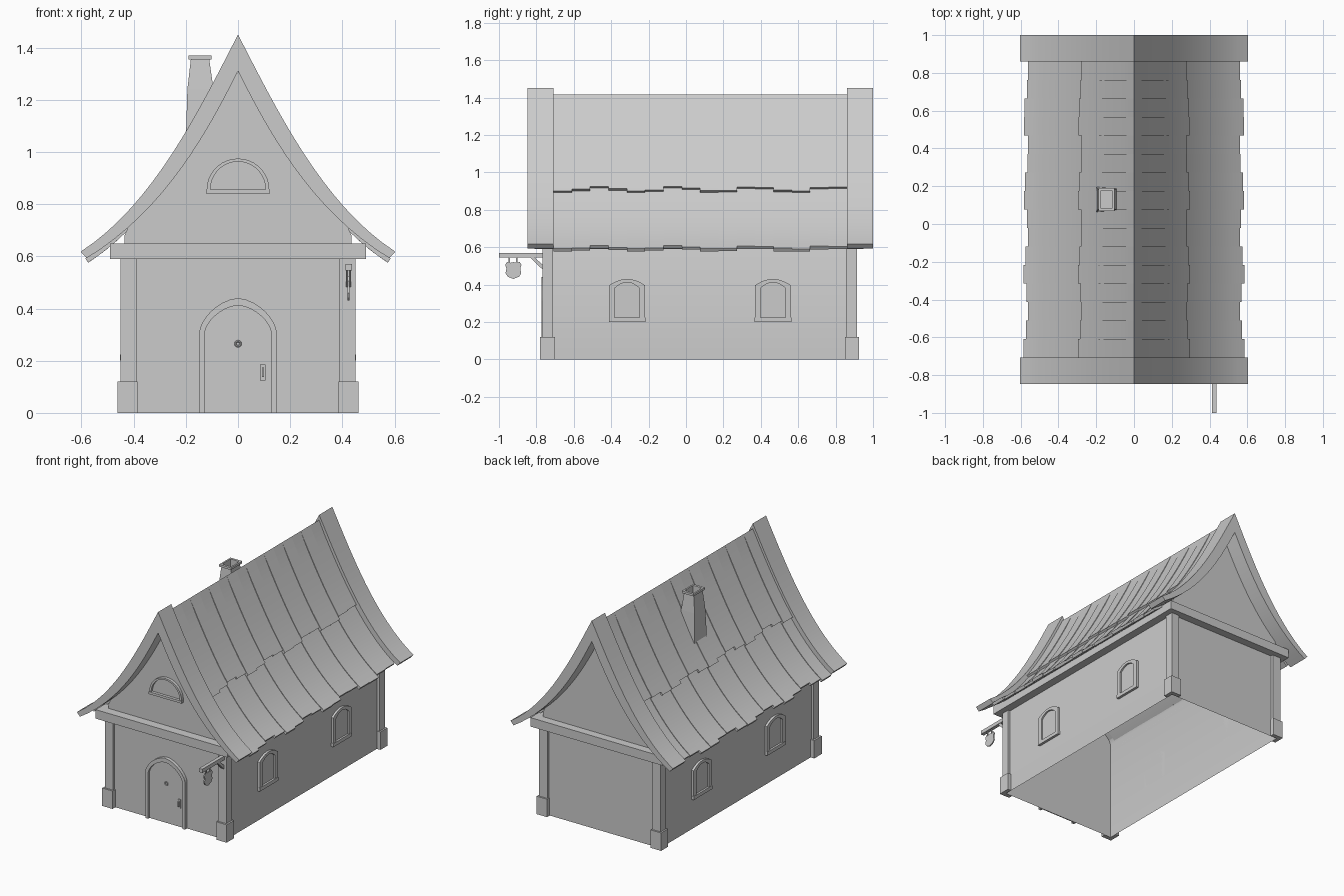
import bpy, bmesh, math
from mathutils import Vector

if "Cube" in bpy.data.objects:
    bpy.data.objects.remove(bpy.data.objects["Cube"])


def finish(name, bm, smooth=False):
    bmesh.ops.recalc_face_normals(bm, faces=bm.faces)
    me = bpy.data.meshes.new(name)
    bm.to_mesh(me)
    bm.free()
    ob = bpy.data.objects.new(name, me)
    bpy.context.collection.objects.link(ob)
    if smooth:
        bpy.ops.object.select_all(action='DESELECT')
        ob.select_set(True)
        bpy.context.view_layer.objects.active = ob
        bpy.ops.object.shade_smooth_by_angle(angle=math.radians(25))
    return ob


def loft(bm, rings):
    vs = [[bm.verts.new(p) for p in r] for r in rings]
    n = len(vs[0])
    for a, b in zip(vs, vs[1:]):
        for i in range(n):
            j = (i + 1) % n
            bm.faces.new((a[i], a[j], b[j], b[i]))
    bm.faces.new(vs[0])
    bm.faces.new(vs[-1])


def box(bm, x0, x1, y0, y1, z0, z1):
    loft(bm, [[(x0, y0, z), (x1, y0, z), (x1, y1, z), (x0, y1, z)] for z in (z0, z1)])


def prism(bm, pts, a, b, axis='y'):
    if axis == 'y':
        loft(bm, [[(u, t, v) for u, v in pts] for t in (a, b)])
    else:
        loft(bm, [[(t, u, v) for u, v in pts] for t in (a, b)])


def arch(c, w, z0, zs, zt, p, q, n=14):
    pts = [(c - w, z0)]
    for i in range(n + 1):
        u = -math.cos(math.pi * i / n)
        pts.append((c + w * u, zs + (zt - zs) * max(0, 1 - abs(u) ** p) ** (1 / q)))
    return pts + [(c + w, z0)]


def bez(P, t, off=0.0):
    s = 1 - t
    P = [Vector(p) for p in P]
    p = P[0] * s**3 + P[1] * 3*s*s*t + P[2] * 3*s*t*t + P[3] * t**3
    d = ((P[1] - P[0]) * s*s + (P[2] - P[1]) * 2*s*t + (P[3] - P[2]) * t*t).normalized()
    p += Vector((-d.y, d.x)) * off
    return max(0.0, p.x), p.y


OUT = [(0, 1.45), (.14, 1.18), (.32, .80), (.603, .618)]
INN = [(0, 1.31), (.115, 1.08), (.28, .775), (.58, .593)]
WX, WF, WB = .435, -.75, .895      # wall planes


def both_sides(half):
    return [(-x, z) for x, z in reversed(half[1:])] + half


# house body: walls, gables and inner roof in one shell, open underneath
bm = bmesh.new()
half = [bez(INN, i / 20, .004) for i in range(21)]
half = [p for p in half if p[0] < WX - .01] + [(WX, .68), (WX, 0)]
prism(bm, both_sides(half), WF, WB)
low = [f for f in bm.faces if all(v.co.z < .01 for v in f.verts)]
bmesh.ops.delete(bm, geom=low, context='FACES_ONLY')
finish("house_body", bm, True)


# gables behind the thick roof ends
# L-shaped corner posts and their feet, wrapped round the outside of the walls
def corner(bm, s, xi, xo, yi, yo, yw, z1):
    pts = [(xo, yo), (xo, yi), (WX, yi), (WX, yw), (xi, yw), (xi, yo)]
    loft(bm, [[(s * x, y, z) for x, y in pts] for z in (0, z1)])


posts, feet = bmesh.new(), bmesh.new()
for s in (-1, 1):
    corner(posts, s, .39, .451, -.71, -.768, WF, .6)
    corner(posts, s, .39, .451, .855, .913, WB, .6)
    corner(feet, s, .385, .462, -.70, -.78, WF, .12)
    corner(feet, s, .385, .462, .85, .924, WB, .12)
finish("corner_posts", posts)
finish("post_feet", feet)

# eave beam running round the wall top
bm = bmesh.new()
for s in (-1, 1):
    box(bm, *sorted((s * WX, s * .49)), -.81, .95, .59, .65)
box(bm, -WX, WX, -.81, WF, .59, .65)
box(bm, -WX, WX, WB, .95, .59, .65)
finish("eave_beam", bm)

# thick curved roof ends
bm = bmesh.new()
top = both_sides([bez(OUT, i / 16) for i in range(17)])
under = both_sides([bez(INN, i / 16) for i in range(17)])
for y0, y1 in ((-.848, -.708), (.86, 1)):
    prism(bm, top + under[::-1], y0, y1)
finish("roof_ends", bm, True)

# two overlapping rows of roof planks, alternately raised
N, Y0, Y1 = 16, -.708, .86
step = (Y1 - Y0) / N
for name, t0, t1, off in (("upper_roof_planks", .033, .588, -.016),
                          ("lower_roof_planks", .42, .985, -.031)):
    bm = bmesh.new()
    for s in (-1, 1):
        for k in range(N):
            end = t1 + .014 * math.sin(k * 1.5 + 1.6)
            y0 = Y0 + k * step
            rings = []
            for i in range(11):
                t = t0 + (end - t0) * i / 10
                o = off - .004 * (k % 2) * min(1, i / 2)
                xa, za = bez(OUT, t, o)
                xb, zb = bez(OUT, t, off - .02)
                rings.append([(s * xa, y0, za), (s * xa, y0 + step, za),
                              (s * xb, y0 + step, zb), (s * xb, y0, zb)])
            loft(bm, rings)
    finish(name, bm, True)

# tapered chimney with hollow cap
bm = bmesh.new()


def square(x0, x1, h, z):
    return [(x0, .13 - h, z), (x1, .13 - h, z), (x1, .13 + h, z), (x0, .13 + h, z)]


loft(bm, [square(-.2, -.06, .066, 1.04), square(-.194, -.094, .056, 1.24),
          square(-.181, -.11, .047, 1.354), square(-.189, -.102, .06, 1.354),
          square(-.189, -.102, .06, 1.369), square(-.178, -.113, .044, 1.369),
          square(-.178, -.113, .044, 1.32)])
finish("chimney", bm)

# side windows
frames, sills, panes = bmesh.new(), bmesh.new(), bmesh.new()
for s in (-1, 1):
    for c in (-.315, .465):
        outer = arch(c, .097, .224, .395, .43, 2, 1)
        inner = arch(c, .067, .224, .38, .412, 2, 1)
        prism(frames, outer + inner[::-1], s * WX, s * .45, 'x')
        prism(panes, inner, s * WX, s * (WX + .004), 'x')
        box(sills, *sorted((s * WX, s * .452)), c - .098, c + .098, .2, .224)
finish("window_frames", frames)
finish("window_sills", sills)
finish("window_panes", panes)

# half-round gable window
bm = bmesh.new()
outer = arch(0, .12, .85, .856, .975, 2, 2, 18)
inner = arch(0, .106, .85, .856, .963, 2, 2, 18)
prism(bm, outer + inner[::-1], -.77, WF)
box(bm, -.122, .122, -.774, WF, .84, .856)
prism(bm, inner, WF - .005, WF)
finish("gable_window", bm)

# front door
outer = arch(0, .147, 0, .315, .44, 1.7, 1.55, 16)
inner = arch(0, .127, 0, .31, .412, 1.7, 1.55, 16)
bm = bmesh.new()
prism(bm, outer + inner[::-1], -.772, WF)
finish("door_frame", bm)
bm = bmesh.new()
prism(bm, inner, WF - .006, WF)
finish("door", bm)
bm = bmesh.new()
box(bm, .085, .106, -.762, -.754, .125, .185)
box(bm, .092, .099, -.772, -.758, .138, .174)
finish("door_handle", bm)
bpy.ops.mesh.primitive_torus_add(location=(0, -.76, .265), rotation=(math.pi / 2, 0, 0),
                                 major_radius=.01, minor_radius=.004,
                                 major_segments=12, minor_segments=6)
bpy.context.object.name = "door_knocker"

# hanging sign on its bracket
bm = bmesh.new()
box(bm, .412, .436, -1, -.76, .545, .57)
prism(bm, [(-.835, .546), (-.81, .546), (-.766, .505), (-.766, .48)], .414, .434, 'x')
finish("sign_bracket", bm)
bm = bmesh.new()
for y in (-.945, -.905):
    box(bm, .420, .428, y - .004, y + .004, .51, .548)
finish("sign_hangers", bm)
half = [(0, .52), (.02, .516), (.034, .522), (.043, .505), (.037, .485), (.042, .46), (.03, .442), (0, .43)]
bm = bmesh.new()
outline = half + [(-u, z) for u, z in half[-2:0:-1]]
prism(bm, [(u - .923, z) for u, z in outline], .419, .427, 'x')
finish("sign_board", bm)
